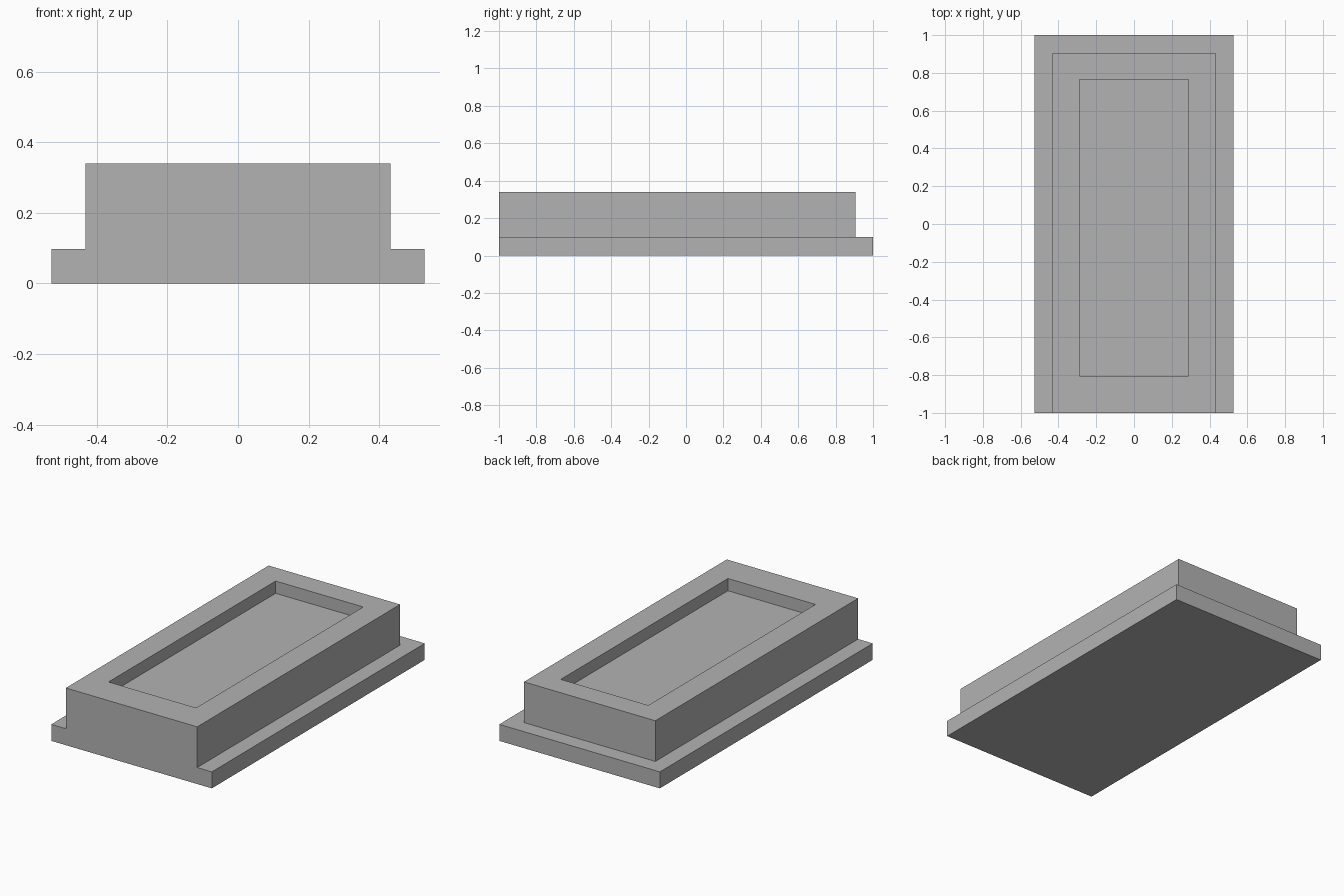
import bpy
import bmesh

cube = bpy.data.objects.get("Cube")
if cube:
    bpy.data.objects.remove(cube, do_unlink=True)

# Plain grey material
GREY = (0.45, 0.45, 0.45, 1)
grey = bpy.data.materials.new("plain grey")
grey.use_nodes = True
grey.diffuse_color = GREY
grey.node_tree.nodes["Principled BSDF"].inputs["Base Color"].default_value = GREY

bm = bmesh.new()


def ring(half_width, front, back, z):
    """Rectangle of vertices: front left, front right, back right, back left."""
    corners = [(-half_width, front), (half_width, front),
               (half_width, back), (-half_width, back)]
    return [bm.verts.new((x, y, z)) for x, y in corners]


def bridge(lower, upper, sides):
    """Join two rings with quads; side 0 is the front."""
    for i in sides:
        j = (i + 1) % 4
        bm.faces.new((lower[i], lower[j], upper[j], upper[i]))


# Rings from the underside up to the rim and down to the recess floor
base_bottom = ring(0.528, -1, 1, 0)
base_top = ring(0.528, -1, 1, 0.098)
body_bottom = ring(0.432, -1, 0.905, 0.098)
body_top = ring(0.432, -1, 0.905, 0.34)
recess_rim = ring(0.288, -0.805, 0.765, 0.34)
recess_floor = ring(0.288, -0.805, 0.765, 0.267)
rings = [base_bottom, base_top, body_bottom, body_top, recess_rim, recess_floor]

# Base sides, ledge and body sides, open at the flush front
for lower, upper in zip(rings[:3], rings[1:4]):
    bridge(lower, upper, (1, 2, 3))

# Rim and recess walls
for lower, upper in zip(rings[3:5], rings[4:]):
    bridge(lower, upper, range(4))

# Underside, recess floor and the single stepped front face
bm.faces.new(reversed(base_bottom))
bm.faces.new(recess_floor)
outline = rings[:4]
bm.faces.new([r[1] for r in outline] + [r[0] for r in reversed(outline)])
bmesh.ops.recalc_face_normals(bm, faces=bm.faces)

mesh = bpy.data.meshes.new("recessed_block")
bm.to_mesh(mesh)
bm.free()
mesh.materials.append(grey)
block = bpy.data.objects.new("recessed_block", mesh)
bpy.context.collection.objects.link(block)
